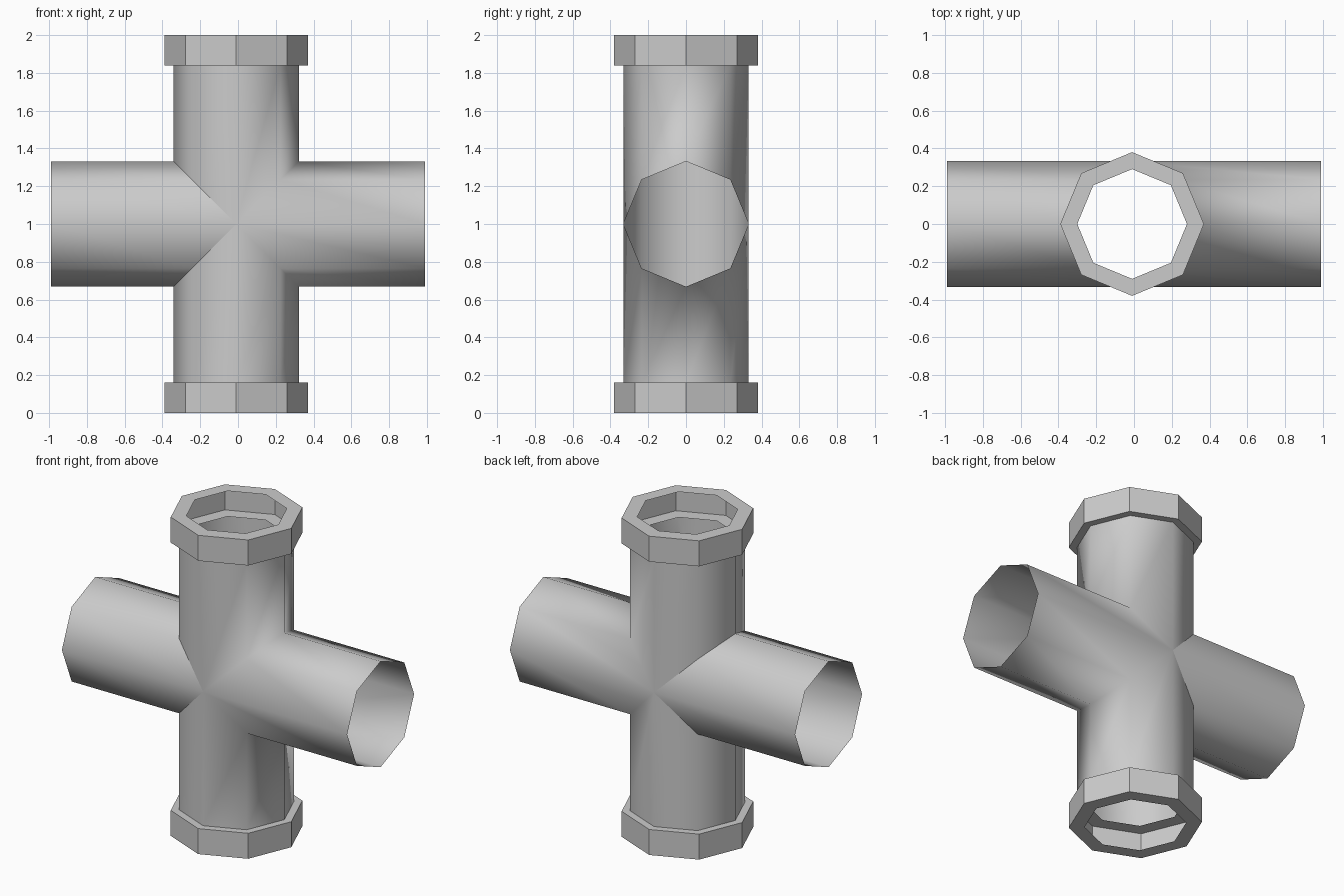
import bpy, bmesh
from math import sin, cos, pi

if "Cube" in bpy.data.objects:
    bpy.data.objects.remove(bpy.data.objects["Cube"])

SIDES = 8
R = 0.332            # pipe radius
CX = -0.01           # x of the vertical axis
CZ = 1.0             # height of the horizontal axis
COLLAR_H = 0.16
ANGLES = [2 * pi * i / SIDES for i in range(SIDES)]


def ring_z(r, height):
    """Octagon around the vertical axis; height is a function of local x."""
    return [(CX + r * cos(a), r * sin(a), height(r * cos(a))) for a in ANGLES]


def ring_x(r, along):
    """Octagon around the horizontal axis; along is a function of local z."""
    return [(along(r * sin(a)), r * cos(a), CZ + r * sin(a)) for a in ANGLES]


def build(name, strips, smooth):
    """Join pairs of rings into open walls and weld shared corners."""
    bm = bmesh.new()
    for ring_a, ring_b in strips:
        a = [bm.verts.new(p) for p in ring_a]
        b = [bm.verts.new(p) for p in ring_b]
        for i in range(SIDES):
            j = (i + 1) % SIDES
            bm.faces.new((a[i], a[j], b[j], b[i]))
    bmesh.ops.remove_doubles(bm, verts=bm.verts, dist=0.0005)
    bmesh.ops.recalc_face_normals(bm, faces=bm.faces)
    for f in bm.faces:
        f.smooth = smooth
    mesh = bpy.data.meshes.new(name)
    bm.to_mesh(mesh)
    bm.free()
    obj = bpy.data.objects.new(name, mesh)
    bpy.context.collection.objects.link(obj)
    return obj


# Upright pipe with the right branch blended in along a mitred opening
lower = (ring_z(R, lambda x: COLLAR_H), ring_z(R, lambda x: CZ - max(0, x)))
upper = (ring_z(R, lambda x: CZ + max(0, x)), ring_z(R, lambda x: 2 - COLLAR_H))
right = (ring_x(R, lambda z: CX + abs(z)), ring_x(R, lambda z: 0.99))
build("tee_pipe", [lower, upper, right], True)

# Left branch, butted against the closed side of the upright pipe
left = (ring_x(R, lambda z: -0.99), ring_x(R, lambda z: CX - abs(z)))
build("left_branch", [left], True)

# Hollow flat-sided collars at both ends of the upright pipe
for name, z0 in (("bottom_collar", 0.0), ("top_collar", 2 - COLLAR_H)):
    profile = [(0.29, z0), (0.38, z0), (0.38, z0 + COLLAR_H), (0.29, z0 + COLLAR_H)]
    rings = [ring_z(r, lambda x, z=z: z) for r, z in profile]
    build(name, list(zip(rings, rings[1:])), False)
